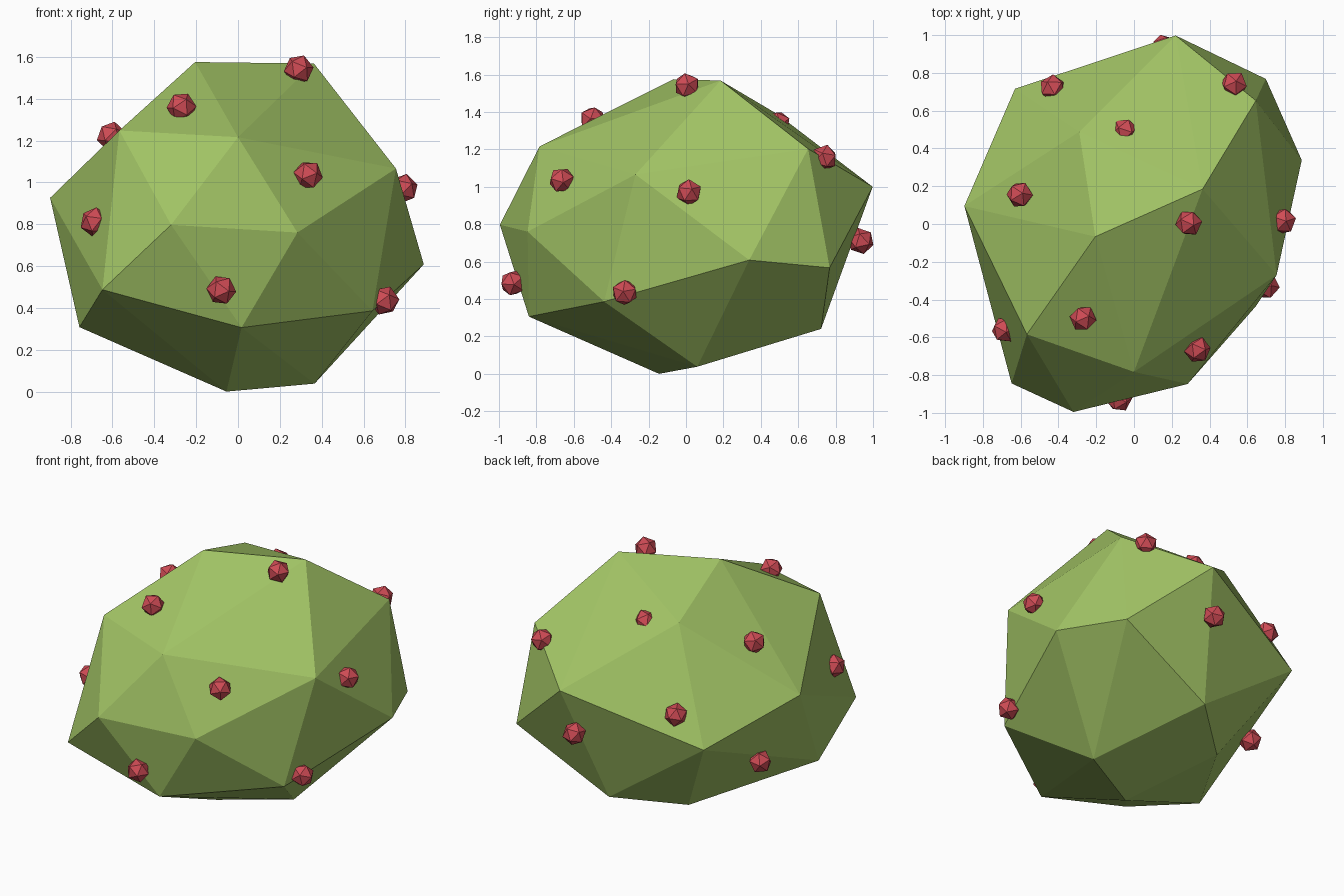
import bpy, bmesh, random
from mathutils import Matrix, Euler

random.seed(4)


def material(name, rgb):
    m = bpy.data.materials.new(name)
    m.diffuse_color = (*rgb, 1)
    return m


def finish(bm, name, mat):
    bmesh.ops.recalc_face_normals(bm, faces=bm.faces[:])
    me = bpy.data.meshes.new(name)
    bm.to_mesh(me)
    bm.free()
    me.materials.append(mat)
    ob = bpy.data.objects.new(name, me)
    bpy.context.collection.objects.link(ob)
    return ob


# Bush body: faceted convex boulder shape from its corner points
corners = [
    (-.205, -.067, 1.575), (.363, .185, 1.568),                        # crown
    (0, -.783, 1.216), (-.567, -.584, 1.248), (.755, -.27, 1.066),     # upper ring
    (.645, .653, 1.203), (-.29, .488, 1.389),
    (-.32, -.995, .797), (.284, -.847, .76), (.888, .338, .608),       # middle ring
    (.22, .998, 1.0), (.698, .768, .567), (-.63, .716, .728), (-.898, .095, .926),
    (.643, -.438, .386), (.017, -.84, .306), (-.648, -.844, .487),     # lower ring
    (-.758, -.296, .308), (.055, .722, .24), (-.304, .407, .163),
    (-.055, -.144, 0), (.366, .06, .038),                              # base
]
bm = bmesh.new()
for c in corners:
    bm.verts.new(c)
bmesh.ops.convex_hull(bm, input=bm.verts[:])
finish(bm, "bush", material("leaf_green", (.36, .55, .13)))

# Berries: small icosahedra half sunk in the surface
spots = [
    (-.27, -.50, 1.36), (.29, .005, 1.54), (-.605, .155, 1.22),
    (.335, -.665, 1.035), (-.685, -.56, .81), (.79, .015, .97),
    (-.08, -.925, .485), (.70, -.328, .435), (.53, .74, 1.155),
    (.16, .935, .71), (-.05, .49, 1.337), (-.43, .72, .91), (-.705, .235, .49),
]
red = material("berry_red", (.62, .07, .09))
bm = bmesh.new()
for s in spots:
    turn = Euler([random.uniform(0, 6.28) for _ in range(3)]).to_matrix().to_4x4()
    bmesh.ops.create_icosphere(bm, subdivisions=1, radius=.072,
                               matrix=Matrix.Translation(s) @ turn)
finish(bm, "berries", red)
